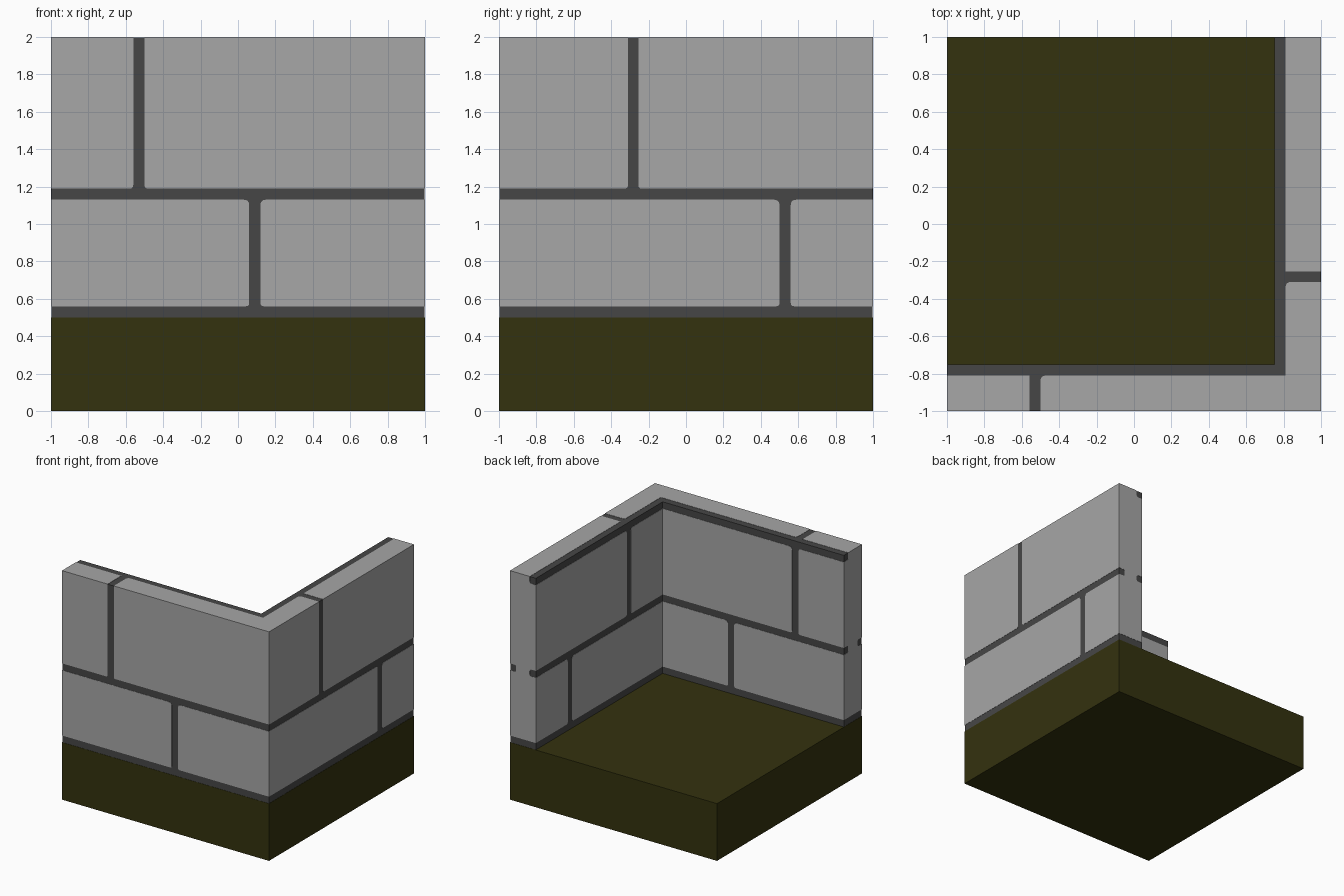
import bpy
import bmesh
from mathutils import Vector

if "Cube" in bpy.data.objects:
    bpy.data.objects.remove(bpy.data.objects["Cube"], do_unlink=True)

T = 0.002               # depth of the recessed mortar joints
R_BIG, R = 0.03, 0.018  # corner rounding of the stone blocks


def material(name, rgb):
    m = bpy.data.materials.new(name)
    m.use_nodes = True
    m.diffuse_color = (*rgb, 1)
    m.node_tree.nodes["Principled BSDF"].inputs["Base Color"].default_value = (*rgb, 1)
    return m


STONE = material("light grey stone", (0.385, 0.385, 0.385))
MORTAR = material("dark grey mortar", (0.062, 0.062, 0.062))
EARTH = material("dark olive earth", (0.034, 0.032, 0.0045))


def rounded(points):
    """Outline from (u, v, radius) corners; corners with a radius become curves."""
    out = []
    for i, (u, v, r) in enumerate(points):
        p = Vector((u, v))
        if r == 0:
            out.append(p)
            continue
        a, b = (Vector(q[:2]) for q in (points[i - 1], points[(i + 1) % len(points)]))
        a, b = p + (a - p).normalized() * r, p + (b - p).normalized() * r
        for t in (0, 0.25, 0.5, 0.75, 1):
            out.append(a * (1 - t) ** 2 + p * 2 * t * (1 - t) + b * t * t)
    return out


def slabs(name, outlines, place, depth, mat):
    """Flat shapes laid on a surface; place maps (u, v, depth) to x, y, z."""
    bm = bmesh.new()
    for points in outlines:
        flat = rounded(points)
        face = bm.faces.new([bm.verts.new(place(u, v, 0)) for u, v in flat])
        ext = bmesh.ops.extrude_face_region(bm, geom=[face], use_keep_orig=True)
        shift = Vector(place(0, 0, depth)) - Vector(place(0, 0, 0))
        bmesh.ops.translate(bm, vec=shift, verts=[
            g for g in ext["geom"] if isinstance(g, bmesh.types.BMVert)])
    bmesh.ops.recalc_face_normals(bm, faces=bm.faces)
    mesh = bpy.data.meshes.new(name)
    bm.to_mesh(mesh)
    bm.free()
    mesh.materials.append(mat)
    obj = bpy.data.objects.new(name, mesh)
    bpy.context.collection.objects.link(obj)
    return obj


def sharp(*points):
    return [(u, v, 0) for u, v in points]


def courses(u0, u1, low_joint, high_joint, top, r_top):
    """Two rows of blocks, each split by one upright joint."""
    blocks = []
    for z0, z1, (j0, j1), rb, rt in ((0.56, 1.13, low_joint, R, R_BIG),
                                     (1.19, top, high_joint, R, r_top)):
        blocks.append([(u0, z0, 0), (j0, z0, rb), (j0, z1, rt), (u0, z1, 0)])
        blocks.append([(j1, z0, rb), (u1, z0, 0), (u1, z1, 0), (j1, z1, rt)])
    return blocks


# Ground block and mortar core of the corner wall
slabs("ground_block", [sharp((-1, -1), (1, -1), (1, 1), (-1, 1))],
      lambda u, v, d: (u, v, d), 0.5, EARTH)
o, i = 1 - T, 0.75 + T
slabs("mortar_core", [sharp((-o, -o), (o, -o), (o, o), (i, o), (i, -i), (-o, -i))],
      lambda u, v, d: (u, v, 0.5 + d), 1.5 - T, MORTAR)

# Stone blocks on the outer and inner faces of both walls
FRONT = ((0.06, 0.12), (-0.56, -0.50))
RIGHT = ((0.50, 0.56), (-0.31, -0.255))
slabs("front_outer_stones", courses(-1, 1, *FRONT, 2, 0),
      lambda u, v, d: (u, -1 + d, v), T, STONE)
slabs("front_inner_stones", courses(-1, 0.75, *FRONT, 1.94, R_BIG),
      lambda u, v, d: (u, -0.75 - d, v), T, STONE)
slabs("side_outer_stones", courses(-1, 1, *RIGHT, 2, 0),
      lambda u, v, d: (1 - d, u, v), T, STONE)
slabs("side_inner_stones", courses(-0.75, 1, *RIGHT, 1.94, R_BIG),
      lambda u, v, d: (0.75 + d, u, v), T, STONE)

# Stone tops, leaving a mortar strip along the inner edge
slabs("top_stones", [
    sharp((-1, -1), (-0.56, -1), (-0.56, -0.81), (-1, -0.81)),
    [(-0.5, -1, 0), (1, -1, 0), (1, -0.31, 0), (0.81, -0.31, R_BIG),
     (0.81, -0.81, 0), (-0.5, -0.81, R_BIG)],
    sharp((0.81, -0.255), (1, -0.255), (1, 1), (0.81, 1)),
], lambda u, v, d: (u, v, 2 - d), T, STONE)

# Wall ends with small notches where the joints run in; u = distance from the centre
END = [(0.75, 0.56, 0), (1, 0.56, 0),
       (1, 1.13, 0), (0.94, 1.13, R), (0.94, 1.19, R), (1, 1.19, 0),
       (1, 2, 0), (0.81, 2, 0), (0.81, 1.94, R), (0.75, 1.94, 0),
       (0.75, 1.19, 0), (0.81, 1.19, R), (0.81, 1.13, R), (0.75, 1.13, 0)]
slabs("front_wall_end", [END], lambda u, v, d: (-1 + d, -u, v), T, STONE)
slabs("side_wall_end", [END], lambda u, v, d: (u, 1 - d, v), T, STONE)
